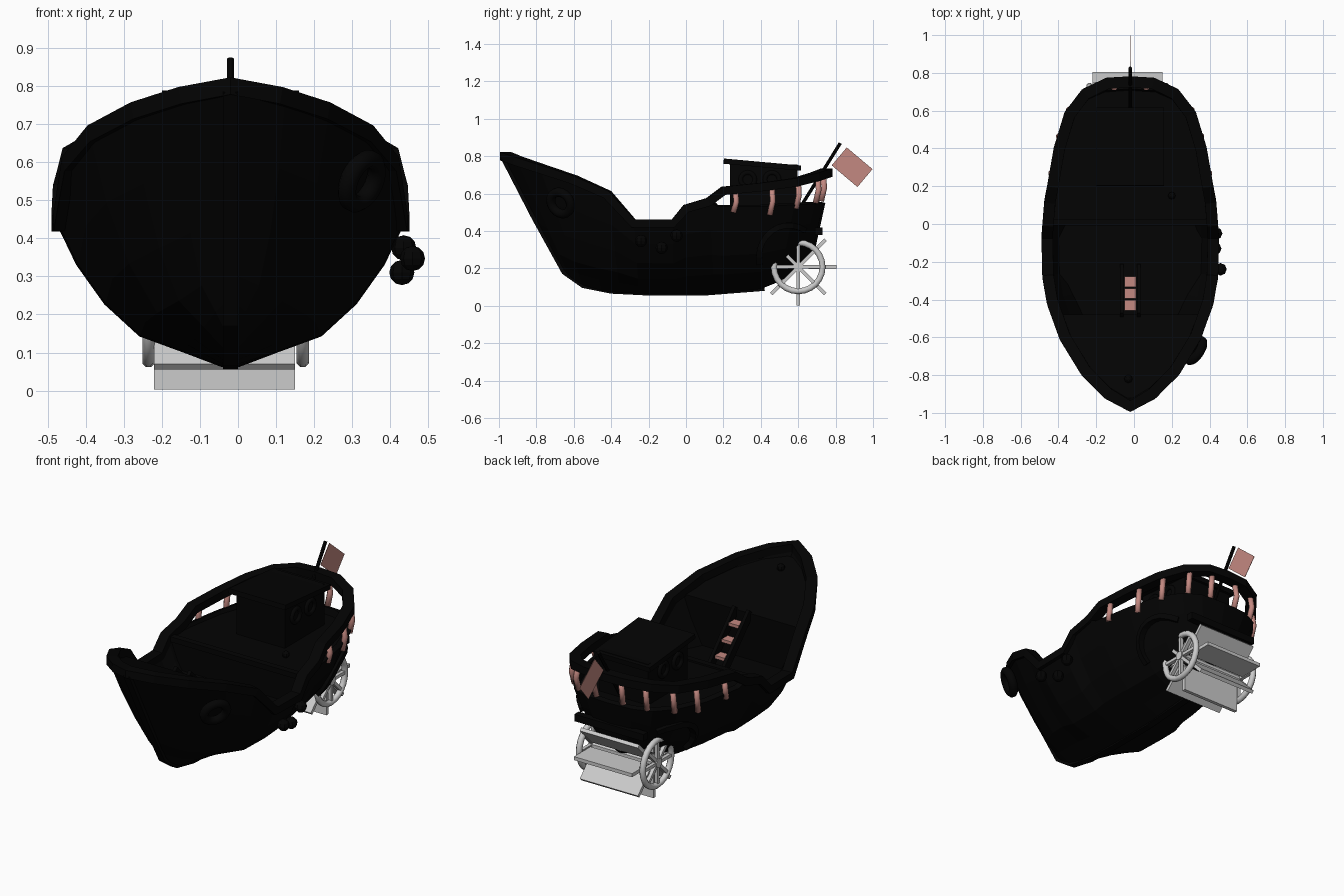
import bpy, bmesh, math
from mathutils import Vector, Matrix

if "Cube" in bpy.data.objects:
    bpy.data.objects.remove(bpy.data.objects["Cube"])

CX = -0.02  # hull centre line


def material(name, c):
    m = bpy.data.materials.new(name)
    m.diffuse_color = (*c, 1)
    m.use_nodes = True
    m.node_tree.nodes["Principled BSDF"].inputs["Base Color"].default_value = m.diffuse_color
    return m


BLACK = material("black", (0.001, 0.001, 0.001))
PINK = material("pink", (0.55, 0.25, 0.22))


def make(name, verts, faces, mat=None, smooth=False):
    me = bpy.data.meshes.new(name)
    me.from_pydata([tuple(v) for v in verts], [], faces)
    bm = bmesh.new()
    bm.from_mesh(me)
    bmesh.ops.remove_doubles(bm, verts=bm.verts, dist=0.0005)
    bmesh.ops.recalc_face_normals(bm, faces=bm.faces)
    for f in bm.faces:
        f.smooth = smooth
    bm.to_mesh(me)
    bm.free()
    ob = bpy.data.objects.new(name, me)
    bpy.context.collection.objects.link(ob)
    if mat:
        me.materials.append(mat)
    return ob


def sweep(name, pts, w, h, mat=None, n=4, closed=False, ref=(0, 0, 1), smooth=False):
    """Sweep an n-sided section (w sideways, h along ref) down a path."""
    pts = [Vector(p) for p in pts]
    m, ref, verts, faces = len(pts), Vector(ref), [], []
    k = 1 / math.cos(math.pi / n)
    for i, p in enumerate(pts):
        a = pts[(i - 1) % m] if closed or i else p
        b = pts[(i + 1) % m] if closed or i < m - 1 else p
        t = (b - a).normalized()
        side = t.cross(ref).normalized()
        up = side.cross(t)
        for j in range(n):
            g = 2 * math.pi * (j + 0.5) / n
            verts.append(p + side * math.cos(g) * w / 2 * k + up * math.sin(g) * h / 2 * k)
    for i in range(m if closed else m - 1):
        q = (i + 1) % m
        for j in range(n):
            r = (j + 1) % n
            faces.append((i * n + j, i * n + r, q * n + r, q * n + j))
    if not closed:
        faces += [tuple(range(n)), tuple(range((m - 1) * n, m * n))]
    return make(name, verts, faces, mat, smooth)


def box(name, c, s, mat=None, rot=0):
    R = Matrix.Rotation(rot, 3, 'X')
    v = [Vector(c) + R @ Vector((x * s[0] / 2, y * s[1] / 2, z * s[2] / 2))
         for x in (-1, 1) for y in (-1, 1) for z in (-1, 1)]
    return make(name, v, [(0, 1, 3, 2), (4, 6, 7, 5), (0, 4, 5, 1), (2, 3, 7, 6), (0, 2, 6, 4), (1, 5, 7, 3)], mat)


def ring(name, c, normal, R, r, mat=None, n=24):
    nv = Vector(normal).normalized()
    a = nv.orthogonal().normalized()
    b = nv.cross(a)
    pts = [Vector(c) + (a * math.cos(g) + b * math.sin(g)) * R
           for g in (2 * math.pi * i / n for i in range(n))]
    return sweep(name, pts, 2 * r, 2 * r, mat, 8, True, nv, True)


# Hull stations: top y, top z, half width, keel y, keel z
ST = [(-.985, .80, 0, -.66, .18), (-.9, .77, .145, -.62, .145), (-.78, .73, .26, -.55, .105),
      (-.6, .67, .37, -.45, .08), (-.42, .59, .43, -.35, .07), (-.28, .445, .455, -.25, .065),
      (-.07, .445, .46, -.07, .062), (0, .52, .455, 0, .062), (.13, .55, .445, .15, .065),
      (.17, .53, .435, .2, .07), (.4, .53, .395, .4, .09), (.58, .54, .335, .5, .13),
      (.69, .545, .25, .61, .20), (.735, .55, .15, .67, .27), (.745, .55, 0, .69, .30)]
SEC = [(0, .05), (.1, .27), (.21, .52), (.43, .72), (.7, .88), (1, 1)]


def lerp_table(tab, x):
    if x <= tab[0][0]:
        return tab[0][1]
    for (a, fa), (b, fb) in zip(tab, tab[1:]):
        if x <= b:
            return fa + (fb - fa) * (x - a) / max(b - a, 1e-6)
    return tab[-1][1]


def half(y, z):
    """Half width of the hull at y, z."""
    tab = []
    for yt, zt, w, yk, zk in ST:
        v = min(1, max(0, (z - zk) / (zt - zk)))
        tab.append((yk + (yt - yk) * v, w * lerp_table(SEC, v)))
    return lerp_table(tab, y)


# Hull shell
verts, faces = [], []
levels = [(v, -f) for v, f in reversed(SEC)] + SEC
n = len(levels)
for yt, zt, w, yk, zk in ST:
    verts += [(CX + w * f, yk + (yt - yk) * v, zk + (zt - zk) * v) for v, f in levels]
for i in range(len(ST) - 1):
    for j in range(n - 1):
        a, b = i * n + j, (i + 1) * n + j
        faces.append((a, b, b + 1, a + 1))
hull = make("hull", verts, faces, BLACK)
low = min(hull.data.polygons, key=lambda p: p.center.z)
if low.normal.z > 0:
    hull.data.flip_normals()
sol = hull.modifiers.new("thickness", 'SOLIDIFY')
sol.thickness, sol.offset = 0.03, -1

# Keel and stem
sweep("keel", [(CX, y, z) for y, z in [(-.975, .79), (-.81, .47), (-.65, .18), (-.55, .11), (-.4, .08),
               (-.2, .07), (.1, .07), (.42, .095)]], .04, .03, BLACK)


# Decks as solid slabs fitted to the hull, z may change from first to last row
def deck(name, y0, y1, za, zb, depth, rows=12):
    v, f = [], []
    for i in range(rows + 1):
        y, z = y0 + (y1 - y0) * i / rows, za + (zb - za) * i / rows
        a, b = max(0.01, half(y, z) - .015), max(0.005, half(y, z - depth) - .015)
        v += [(CX - a, y, z), (CX + a, y, z), (CX + b, y, z - depth), (CX - b, y, z - depth)]
    for i in range(rows):
        for j in range(4):
            k = (j + 1) % 4
            f.append((4 * i + j, 4 * i + k, 4 * i + 4 + k, 4 * i + 4 + j))
    f += [(0, 1, 2, 3), tuple(range(4 * rows, 4 * rows + 4))]
    make(name, v, f, BLACK)


deck("fore_deck", -.92, -.48, .755, .61, .025)
deck("fore_bulkhead", -.50, -.48, .605, .605, .27, 1)
deck("well_deck", -.5, .03, .345, .345, .03)
deck("aft_deck", .01, .71, .52, .52, .03)
deck("aft_bulkhead", .01, .03, .51, .51, .18, 1)
box("aft_deck_edge", (CX, .01, .515), (.86, .035, .03), BLACK)

# Rail all round the boat: y, z, half width
RAIL = [(-.965, .80, 0), (-.9, .775, .115), (-.78, .735, .235), (-.6, .675, .345), (-.42, .595, .41),
        (-.28, .44, .435), (-.07, .44, .44), (0, .52, .435), (.12, .555, .425), (.2, .615, .41),
        (.4, .635, .375), (.58, .66, .32), (.69, .69, .235), (.745, .71, .12), (.752, .712, 0)]
loop = [(CX + x, y, z) for y, z, x in RAIL] + [(CX - x, y, z) for y, z, x in RAIL[-2:0:-1]]
sweep("rail", loop, .06, .045, BLACK, closed=True)

# Rail posts
for s in (-1, 1):
    for y, z0, z1 in [(.265, .50, .61), (.46, .485, .635), (.6, .52, .66), (.705, .55, .69), (.735, .56, .70)]:
        x = .08 if y > .72 else lerp_table([(r[0], r[2]) for r in RAIL], y) + .01
        sweep("rail_post", [(CX + s * (x + .004), y - .012, z0), (CX + s * (x + .01), y + .004, (z0 + z1) / 2),
                            (CX + s * x, y, z1)], .03, .03, PINK, 8, ref=(1, 0, 0), smooth=True)

# Wheel arch mouldings on the hull, joined by a beam across the stern
for s in (-1, 1):
    pts = []
    for i in range(11):
        g = math.radians(190 - 13 * i)
        y, z = .55 + .16 * math.cos(g), .26 + .17 * math.sin(g)
        pts.append((CX + s * (half(y, z) + .005), y, z))
    sweep("wheel_arch", pts, .03, .04, BLACK, ref=(1, 0, 0))
box("stern_beam", (CX, .71, .40), (.44, .04, .04), BLACK)

# Cabin with sloping roof and round windows
box("cabin", (CX, .415, .63), (.31, .36, .25), BLACK)
box("cabin_roof", (CX, .408, .755), (.36, .415, .028), BLACK, rot=-.09)
for s in (-1, 1):
    for y in (.33, .46):
        ring("cabin_window", (CX + s * .157, y, .675), (1, 0, 0), .038, .012, BLACK, 16)

# Stairs from the well to the fore deck
for i in range(3):
    box("stair_tread", (CX, -.305 - .063 * i, .415 + .07 * i), (.062, .055, .018), PINK)
for x in (-.045, .045):
    sweep("stair_side", [(CX + x, -.23, .34), (CX + x, -.49, .615)], .02, .05, BLACK)

# Flag and pole
sweep("flag_pole", [(CX, .61, .525), (CX, .825, .87)], .018, .018, BLACK, 8, ref=(1, 0, 0))
box("flag", (CX, .888, .741), (.002, .18, .125), PINK, rot=-.70)

# Paddle wheel at the stern
WY, WZ = .6, .208
for i in range(8):
    g = i * math.pi / 4
    box("paddle", (-.035, WY + .13 * math.cos(g), WZ + .13 * math.sin(g)), (.37, .15, .02), rot=g)
    for x in (-.235, .17):
        box("wheel_spoke", (x, WY + .065 * math.cos(g), WZ + .065 * math.sin(g)), (.02, .13, .018), rot=g)
for x in (-.235, .17):
    ring("wheel_rim", (x, WY, WZ), (1, 0, 0), .13, .016)
sweep("wheel_axle", [(-.25, WY, WZ), (.185, WY, WZ)], .05, .05, None, 10)

# Ring on the right bow, floats on the right side, deck knobs
ring("life_ring", (.325, -.67, .55), (.75, -.5, -.35), .062, .023, BLACK)


def ball(name, c, r):
    bm = bmesh.new()
    bmesh.ops.create_uvsphere(bm, u_segments=8, v_segments=6, radius=r, matrix=Matrix.Translation(c))
    me = bpy.data.meshes.new(name)
    bm.to_mesh(me)
    bm.free()
    me.materials.append(BLACK)
    bpy.context.collection.objects.link(bpy.data.objects.new(name, me))


for c in [(.458, -.24, .347), (.435, -.05, .375), (.43, -.13, .31)]:
    ball("float", c, .033)
ball("deck_knob", (-.03, -.82, .735), .022)
ball("deck_knob", (.2, .15, .535), .02)
